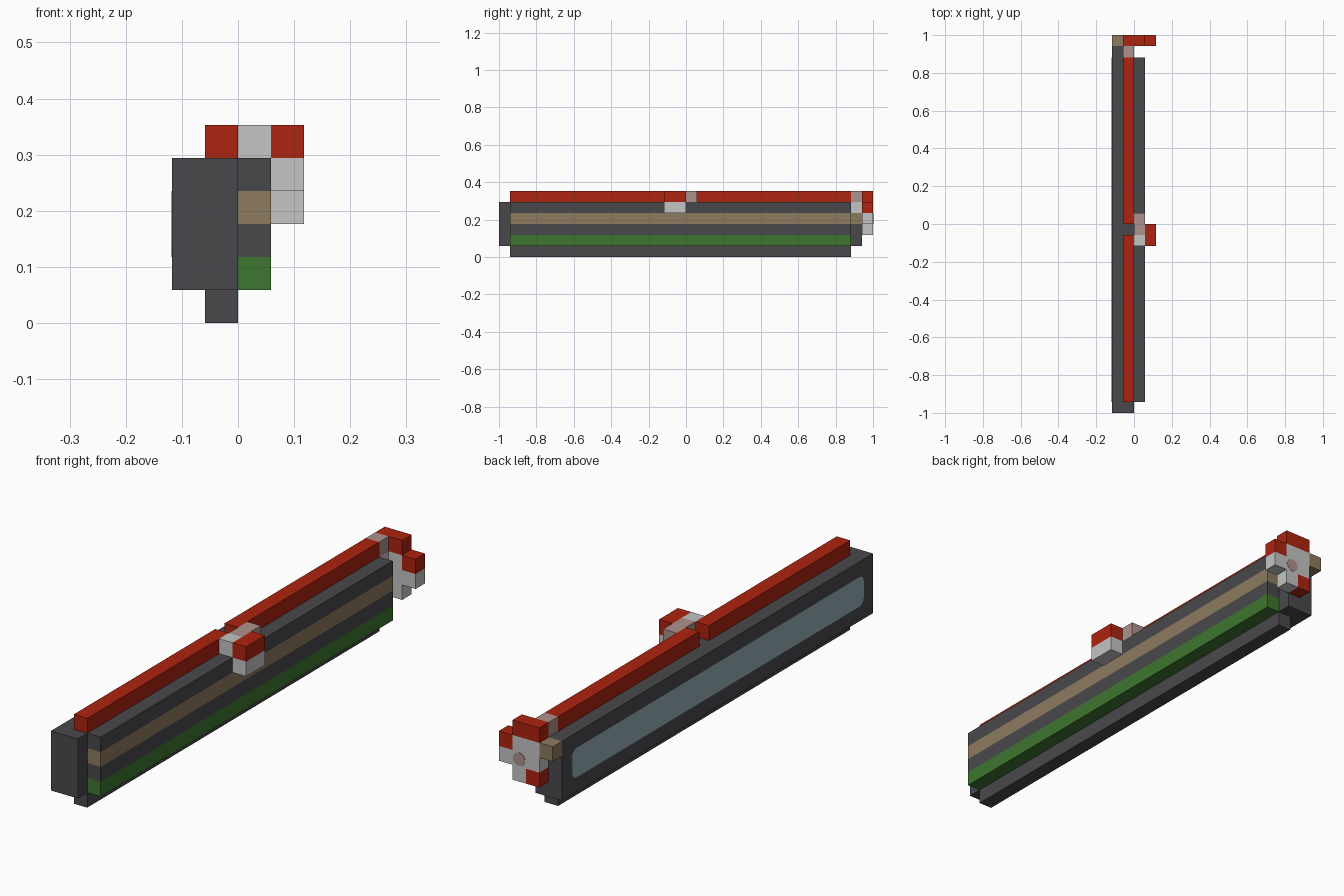
import bpy
import bmesh
import math
from mathutils import Vector

cube = bpy.data.objects.get("Cube")
if cube:
    bpy.data.objects.remove(cube, do_unlink=True)

U = 1 / 17                       # one block
ORIGIN = Vector((2, 17, 0))      # grid corner, in blocks


def material(name, rgb):
    linear = [(c / 255 / 12.92 if c < 11 else ((c / 255 + 0.055) / 1.055) ** 2.4) for c in rgb] + [1]
    m = bpy.data.materials.new(name)
    m.use_nodes = True
    m.diffuse_color = linear
    m.node_tree.nodes["Principled BSDF"].inputs["Base Color"].default_value = linear
    return m


DARK = material("dark grey", (73, 72, 76))
RED = material("red", (174, 35, 15))
WHITE = material("pale grey", (195, 197, 196))
PINK = material("dusty pink", (172, 146, 140))
TAN = material("tan", (141, 123, 94))
GREEN = material("green", (61, 118, 47))
BLUE = material("pale blue grey", (152, 176, 185))


def place(pt):
    return (Vector(pt) - ORIGIN) * U


def finish(bm, name, mat):
    bmesh.ops.recalc_face_normals(bm, faces=bm.faces)
    mesh = bpy.data.meshes.new(name)
    bm.to_mesh(mesh)
    bm.free()
    mesh.materials.append(mat)
    ob = bpy.data.objects.new(name, mesh)
    bpy.context.collection.objects.link(ob)
    return ob


def block(name, mat, low, high=None):
    """Box between two grid corners; a single block if only one is given."""
    low = Vector(low)
    high = Vector(high) if high else low + Vector((1, 1, 1))
    bm = bmesh.new()
    bmesh.ops.create_cube(bm, size=1)
    for v in bm.verts:
        v.co = place([(a + b) / 2 + c * (b - a) for a, b, c in zip(low, high, v.co)])
    return finish(bm, name, mat)


def plate(name, mat, outline, depth):
    """Thin plate extruded from a planar outline."""
    bm = bmesh.new()
    face = bm.faces.new([bm.verts.new(place(p)) for p in outline])
    new = bmesh.ops.extrude_face_region(bm, geom=[face])["geom"]
    bmesh.ops.translate(bm, vec=Vector(depth) * U,
                        verts=[g for g in new if isinstance(g, bmesh.types.BMVert)])
    return finish(bm, name, mat)


# Main case
block("case_side", DARK, (0, 0, 1), (1, 33, 5))
block("case_core", DARK, (1, 0, 1), (2, 32, 5))
block("case_core_end", DARK, (1, 32, 1), (2, 33, 3))
block("bottom_rail", DARK, (1, 1, 0), (2, 32, 1))

# Striped side
for z, (name, mat) in enumerate([("green_stripe", GREEN), ("lower_dark_stripe", DARK),
                                 ("tan_stripe", TAN), ("upper_dark_stripe", DARK)], 1):
    block(name, mat, (2, 1, z), (3, 32, z + 1))

# Top rail with a gap in the middle
block("front_top_rail", RED, (1, 1, 5), (2, 16, 6))
block("back_top_rail", RED, (1, 17, 5), (2, 32, 6))

# Axle column behind the rail
for name, mat, z in (("axle_low", TAN, 3), ("axle_mid", WHITE, 4), ("axle_top", PINK, 5)):
    block(name, mat, (1, 32, z))

# Middle bracket
block("bracket_front", WHITE, (2, 15, 5))
block("bracket_arm", PINK, (2, 16, 5), (3, 18, 6))
block("bracket_cap", RED, (3, 15, 5), (4, 17, 6))
block("bracket_foot", WHITE, (3, 15, 4), (4, 17, 5))

# End knob
block("knob_top", RED, (1, 33, 5), (3, 34, 6))
block("knob_side_red", RED, (3, 33, 4))
block("knob_bottom_red", RED, (1, 33, 2))
block("knob_centre", WHITE, (1, 33, 3), (3, 34, 5))
block("knob_side", WHITE, (3, 33, 3))
block("knob_bottom", WHITE, (2, 33, 2))
block("knob_tab", TAN, (0, 33, 4))

# Hub dot on the knob
ring = [math.tau * i / 16 for i in range(16)]
plate("knob_hub", PINK, [(2.5 + 0.45 * math.cos(a), 34, 3.5 + 0.45 * math.sin(a)) for a in ring],
      (0, 0.02, 0))

# Rounded window on the plain side
R = 0.5
window = []
for cy, cz, start in ((32 - R, 4 - R, 0), (1 + R, 4 - R, 1), (1 + R, 2 + R, 2), (32 - R, 2 + R, 3)):
    for k in range(5):
        a = (start + k / 4) * math.pi / 2
        window.append((0, cy + R * math.cos(a), cz + R * math.sin(a)))
plate("side_window", BLUE, window, (-0.02, 0, 0))
